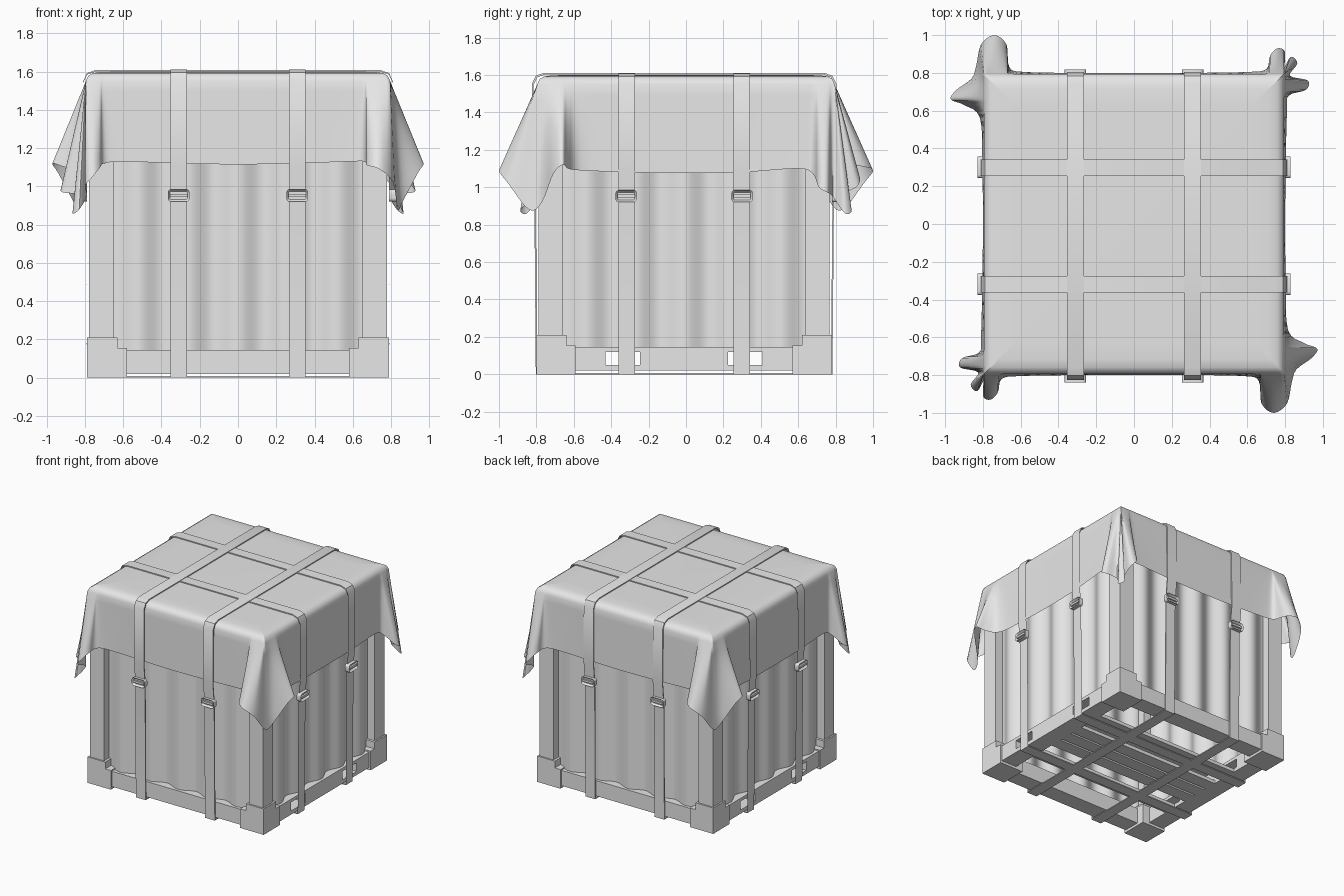
import bpy, bmesh, math
from mathutils import Vector, Matrix

cube = bpy.data.objects.get("Cube")
if cube:
    bpy.data.objects.remove(cube)

grey = bpy.data.materials.new("plain grey")
grey.use_nodes = True
grey.diffuse_color = (0.8, 0.8, 0.8, 1)
grey.node_tree.nodes["Principled BSDF"].inputs["Base Color"].default_value = (0.8, 0.8, 0.8, 1)

BODY_Y = -0.01


def finish(bm, name, smooth=None, y=BODY_Y):
    bmesh.ops.recalc_face_normals(bm, faces=bm.faces)
    mesh = bpy.data.meshes.new(name)
    bm.to_mesh(mesh)
    bm.free()
    mesh.materials.append(grey)
    obj = bpy.data.objects.new(name, mesh)
    obj.location.y = y
    bpy.context.collection.objects.link(obj)
    if smooth:
        bpy.ops.object.select_all(action="DESELECT")
        obj.select_set(True)
        bpy.context.view_layer.objects.active = obj
        bpy.ops.object.shade_smooth_by_angle(angle=math.radians(smooth))
    return obj


def box(bm, lo, hi):
    lo, hi = Vector(lo), Vector(hi)
    size = Matrix.Diagonal((*(hi - lo), 1))
    return bmesh.ops.create_cube(bm, size=1, matrix=Matrix.Translation((lo + hi) / 2) @ size)["verts"]


def turned(bm, verts, quarter):
    bmesh.ops.rotate(bm, verts=verts, matrix=Matrix.Rotation(quarter * math.pi / 2, 3, "Z"))


# Corner posts and stepped corner feet
posts, feet = bmesh.new(), bmesh.new()
for q in range(4):
    turned(posts, box(posts, (0.65, 0.65, 0.1), (0.778, 0.778, 1.55)), q)
    turned(feet, box(feet, (0.63, 0.63, 0.1), (0.79, 0.79, 0.21)), q)
    turned(feet, box(feet, (0.58, 0.58, 0), (0.79, 0.79, 0.155)), q)
finish(posts, "corner_posts")
finish(feet, "corner_feet")

# Bottom rails: plain at front and back, with lift pockets at the sides
rails = bmesh.new()
for s in (1, -1):
    box(rails, (-0.6, s * 0.71 - 0.068, 0.02), (0.6, s * 0.71 + 0.068, 0.145))
    x0, x1 = s * 0.71 - 0.068, s * 0.71 + 0.068
    for z0, z1 in ((0.02, 0.05), (0.12, 0.145)):
        box(rails, (x0, -0.6, z0), (x1, 0.6, z1))
    for y0, y1 in ((-0.6, -0.42), (-0.235, 0.235), (0.42, 0.6)):
        box(rails, (x0, y0, 0.05), (x1, y1, 0.12))
finish(rails, "bottom_rails")

# Floor planks under a raised middle deck
planks = bmesh.new()
for y in (-0.34, -0.12, 0, 0.12, 0.34):
    box(planks, (-0.7, y - 0.052, 0.02), (0.7, y + 0.052, 0.048))
box(planks, (-0.7, -0.25, 0.125), (0.7, 0.25, 0.14))
finish(planks, "floor_planks")

# Corrugated wall panels
walls = bmesh.new()
for q in range(4):
    rows = []
    for i in range(81):
        x = -0.66 + 1.32 * i / 80
        y = -0.735 - 0.022 * math.cos(2 * math.pi * x / 0.26)
        rows.append([walls.verts.new((x, y, z)) for z in (0.14, 1.55)])
    for a, b in zip(rows, rows[1:]):
        walls.faces.new((a[0], b[0], b[1], a[1]))
    turned(walls, [v for r in rows for v in r], q)
wall_obj = finish(walls, "corrugated_walls", 50)

# Cover sheet: half of the hem outline, repeated by a half turn
half_hem = [(-0.6, -0.805, 1.13), (-0.3, -0.8, 1.12), (0, -0.8, 1.115), (0.3, -0.8, 1.12),
            (0.58, -0.805, 1.13), (0.66, -0.83, 1.13), (0.675, -0.95, 1.11),
            (0.74, -1.0, 1.09), (0.81, -0.95, 1.02), (0.835, -0.84, 0.88),
            (0.86, -0.77, 0.92), (0.94, -0.71, 1.07), (0.97, -0.66, 1.12),
            (0.9, -0.63, 1.1), (0.815, -0.56, 1.09),
            (0.803, -0.3, 1.08), (0.8, 0, 1.075), (0.803, 0.3, 1.08),
            (0.81, 0.6, 1.1), (0.82, 0.68, 1.07), (0.91, 0.71, 1.0), (0.92, 0.76, 0.97),
            (0.825, 0.785, 0.95), (0.865, 0.85, 0.86), (0.83, 0.885, 0.88),
            (0.79, 0.82, 0.95), (0.8, 0.91, 1.0), (0.76, 0.93, 1.05),
            (0.72, 0.89, 1.1), (0.7, 0.82, 1.12)]
hem = [Vector(p) for p in half_hem] + [Vector((-x, -y, z)) for x, y, z in half_hem]


def smooth_loop(pts, steps):
    out, n = [], len(pts)
    for i in range(n):
        a, b, c, d = (pts[(i + k) % n] for k in (-1, 0, 1, 2))
        for k in range(steps):
            t = k / steps
            out.append(0.5 * (2 * b + (c - a) * t + (2 * a - 5 * b + 4 * c - d) * t ** 2
                              + (3 * b - a - 3 * c + d) * t ** 3))
    return out


hem = smooth_loop(hem, 4)
clamp = lambda v: max(-0.795, min(0.795, v))
sheet = bmesh.new()
rings = []
for scale, z in ((0.8, 1.6), (0.9, 1.598), (0.955, 1.592), (0.985, 1.578)):
    rings.append([sheet.verts.new((clamp(p.x) * scale, clamp(p.y) * scale, z)) for p in hem])
for k in range(9):
    t = k / 8
    ring = []
    for p in hem:
        top = Vector((clamp(p.x), clamp(p.y), 1.55))
        ring.append(sheet.verts.new(top.lerp(p, t)))
    rings.append(ring)
for a, b in zip(rings, rings[1:]):
    for i in range(len(hem)):
        j = (i + 1) % len(hem)
        sheet.faces.new((a[i], b[i], b[j], a[j]))
sheet.faces.new(rings[0])
bmesh.ops.remove_doubles(sheet, verts=sheet.verts, dist=0.0005)
finish(sheet, "cover_sheet", 60, 0)

# Straps: closed loops around the crate, swept to a flat band
half_path = [(0.74, 1.604), (0.785, 1.588), (0.806, 1.545), (0.808, 1.1),
             (0.793, 0.95), (0.785, 0.008)]
path = half_path + [(-u, z) for u, z in reversed(half_path)]


def strap(name, centre, quarter, shrink):
    bm = bmesh.new()
    loops = []
    for grow, w in ((0, -0.044), (0.008, -0.044), (0.008, 0.044), (0, 0.044)):
        loops.append([bm.verts.new((centre + w, u + math.copysign(grow - shrink, u),
                                    z + (grow - shrink if z > 1.54 else -grow if z < 0.1 else 0)))
                      for u, z in path])
    for a, b in zip(loops, loops[1:] + loops[:1]):
        for i in range(len(path)):
            j = (i + 1) % len(path)
            bm.faces.new((a[i], a[j], b[j], b[i]))
    turned(bm, bm.verts, quarter)
    finish(bm, name, 30)


# Buckles: rounded body with a recessed face and a cross bar
def buckle(name, centre, quarter):
    bm = bmesh.new()
    box(bm, (centre - 0.057, -0.828, 0.92), (centre + 0.057, -0.79, 0.985))
    ends = [e for e in bm.edges if abs((e.verts[0].co - e.verts[1].co).y) > 0.01]
    bmesh.ops.bevel(bm, geom=ends, offset=0.018, segments=3, affect="EDGES", profile=0.5)
    front = min(bm.faces, key=lambda f: f.calc_center_median().y)
    bmesh.ops.inset_individual(bm, faces=[front], thickness=0.012)
    bmesh.ops.translate(bm, verts=front.verts, vec=(0, 0.016, 0))
    box(bm, (centre - 0.046, -0.826, 0.944), (centre + 0.046, -0.8, 0.961))
    turned(bm, bm.verts, quarter)
    finish(bm, name, 40)


for s, side in ((1, "left"), (-1, "right")):
    strap(f"long_strap_{side}", s * 0.31, 0, 0)
    strap(f"cross_strap_{side}", s * 0.308, 1, 0.004)
    for q, face in enumerate(("front", "left_side", "back", "right_side")):
        buckle(f"buckle_{face}_{side}", s * 0.31, q)
